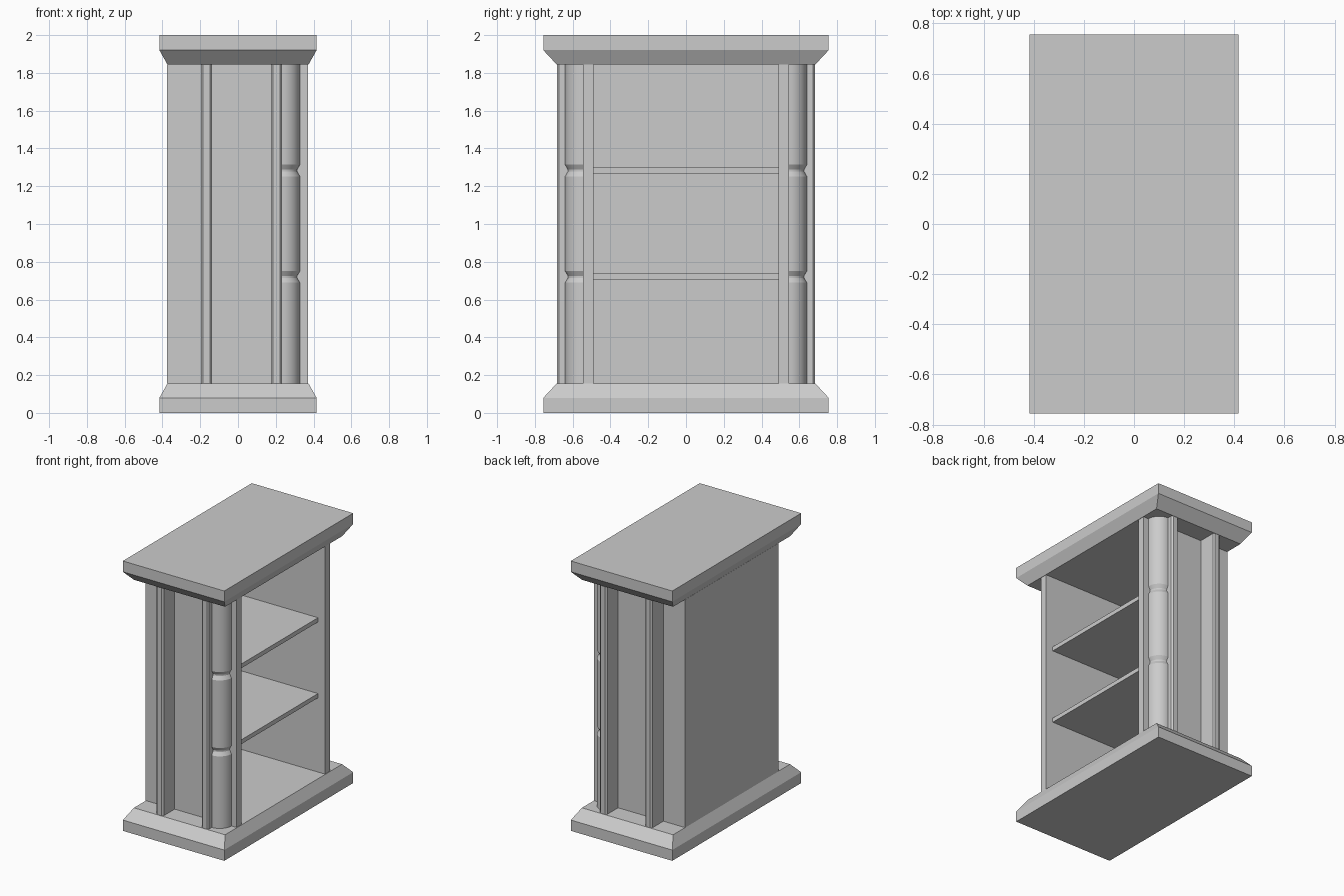
import bpy, bmesh, math
from mathutils import Matrix, Vector

if "Cube" in bpy.data.objects:
    bpy.data.objects.remove(bpy.data.objects["Cube"])

Z0, Z1 = 0.155, 1.845          # bottom and top of the open cabinet body


def finish(name, bm, mirror_y=False):
    bmesh.ops.recalc_face_normals(bm, faces=bm.faces)
    me = bpy.data.meshes.new(name)
    bm.to_mesh(me)
    bm.free()
    ob = bpy.data.objects.new(name, me)
    bpy.context.scene.collection.objects.link(ob)
    if mirror_y:
        m = ob.modifiers.new("mirror", 'MIRROR')
        m.use_axis = (False, True, False)
        m.use_mirror_merge = False
    return ob


def box(name, x, y, z, mirror_y=False):
    bm = bmesh.new()
    lo, hi = Vector((x[0], y[0], z[0])), Vector((x[1], y[1], z[1]))
    mat = Matrix.Translation((lo + hi) / 2) @ Matrix.Diagonal((*(hi - lo), 1))
    bmesh.ops.create_cube(bm, size=1, matrix=mat)
    return finish(name, bm, mirror_y)


def extrude_outline(name, outline, z0, z1, mirror_y=False):
    bm = bmesh.new()
    f = bm.faces.new([bm.verts.new((x, y, z0)) for x, y in outline])
    r = bmesh.ops.extrude_face_region(bm, geom=[f])
    bmesh.ops.translate(bm, vec=(0, 0, z1 - z0),
                        verts=[v for v in r["geom"] if isinstance(v, bmesh.types.BMVert)])
    return finish(name, bm, mirror_y)


def slab(name, levels):
    # stacked rectangles (half x, half y, z) joined into one moulding
    bm = bmesh.new()
    rings = [[bm.verts.new((sx * hx, sy * hy, z))
              for sx, sy in ((-1, -1), (1, -1), (1, 1), (-1, 1))] for hx, hy, z in levels]
    for a, b in zip(rings, rings[1:]):
        for i in range(4):
            j = (i + 1) % 4
            bm.faces.new((a[i], a[j], b[j], b[i]))
    bm.faces.new(rings[0])
    bm.faces.new(rings[-1])
    return finish(name, bm)


# plinth and cornice are the same moulding turned over
moulding = [(0.416, 0.755, 0), (0.416, 0.755, 0.08), (0.374, 0.685, Z0)]
slab("plinth", moulding)
slab("cornice", [(hx, hy, 2 - z) for hx, hy, z in moulding])

# carcass: side walls, back and shelves
box("side_wall", (-0.375, 0.371), (0.49, 0.545), (Z0, Z1), True)
box("back_panel", (-0.375, -0.345), (-0.49, 0.49), (Z0, Z1))
for i, z in enumerate((0.705, 1.267)):
    box(f"shelf_{i + 1}", (-0.345, 0.313), (-0.49, 0.49), (z, z + 0.032))

# chamfered pilasters on both sides
for name, x0 in (("rear_pilaster", -0.196), ("front_pilaster", 0.175)):
    x1, c = x0 + 0.058, 0.011
    extrude_outline(name, [(x0, 0.545), (x0, 0.683 - c), (x0 + c, 0.683),
                           (x1 - c, 0.683), (x1, 0.683 - c), (x1, 0.545)], Z0, Z1, True)

# quarter-round corner columns with two grooves
R, r = 0.095, 0.08
profile = [(0, Z0), (R, Z0)]
for zc in (0.72, 1.283):
    profile += [(R, zc - 0.031), (r, zc - 0.005), (r, zc + 0.005), (R, zc + 0.031)]
profile += [(R, Z1), (0, Z1)]
bm = bmesh.new()
cx, cy = 0.233, 0.545
vs = [bm.verts.new((cx + d, cy, z)) for d, z in profile]
es = [bm.edges.new(p) for p in zip(vs, vs[1:])]
bmesh.ops.spin(bm, geom=vs + es, cent=(cx, cy, 0), axis=(0, 0, 1),
               angle=math.pi / 2, steps=12)
bmesh.ops.remove_doubles(bm, verts=bm.verts, dist=1e-5)
bmesh.ops.holes_fill(bm, edges=[e for e in bm.edges if e.is_boundary], sides=0)
column = finish("corner_column", bm, True)
bpy.context.view_layer.objects.active = column
column.select_set(True)
bpy.ops.object.shade_smooth_by_angle(angle=math.radians(25))
